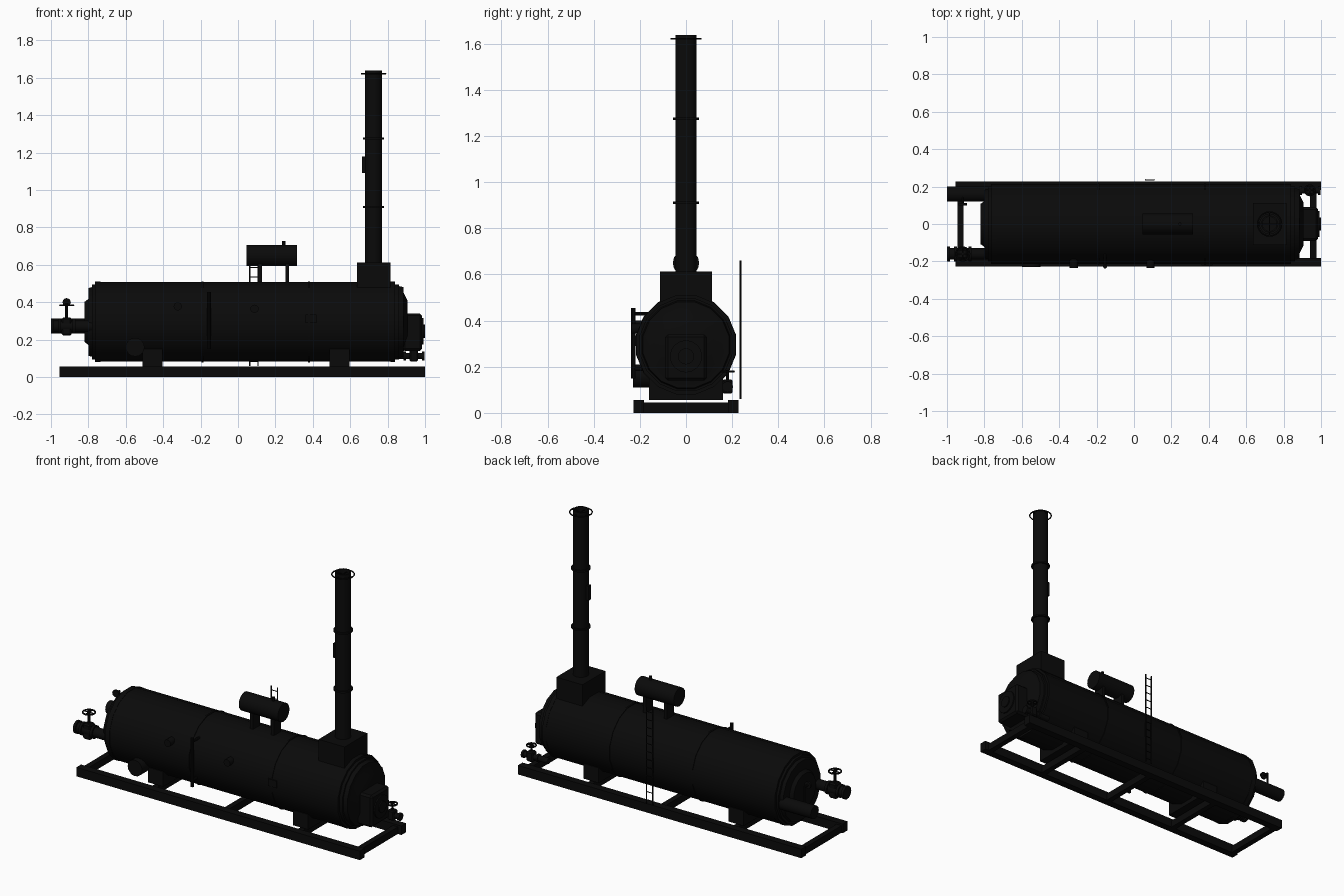
import bpy, math
from mathutils import Vector

cube = bpy.data.objects.get("Cube")
if cube:
    bpy.data.objects.remove(cube)

black = bpy.data.materials.new("soot_black")
black.use_nodes = True
black.diffuse_color = (0.003, 0.003, 0.003, 1)
black.node_tree.nodes["Principled BSDF"].inputs["Base Color"].default_value = (0.003, 0.003, 0.003, 1)
AXES = {"x": Vector((1, 0, 0)), "y": Vector((0, 1, 0)), "z": Vector((0, 0, 1))}


def finish(name, smooth=False):
    ob = bpy.context.object
    ob.name = name
    ob.data.materials.clear()
    ob.data.materials.append(black)
    if smooth:
        bpy.ops.object.shade_smooth_by_angle(angle=math.radians(35))
    return ob


def box(name, x, y, z, bevel=0):
    """Block from (low, high) ranges."""
    c = [(a + b) / 2 for a, b in (x, y, z)]
    bpy.ops.mesh.primitive_cube_add(size=1, location=c)
    ob = bpy.context.object
    for v in ob.data.vertices:
        v.co = [v.co[i] * (r[1] - r[0]) for i, r in enumerate((x, y, z))]
    if bevel:
        mod = ob.modifiers.new("chamfer", "BEVEL")
        mod.width, mod.segments = bevel, 1
    return finish(name)


def rod(name, start, axis, length, r, sides=16):
    """Cylinder running from start along an axis."""
    d = AXES[axis]
    bpy.ops.mesh.primitive_cylinder_add(
        radius=r, depth=length, vertices=sides,
        location=Vector(start) + d * length / 2, rotation=d.to_track_quat("Z", "Y").to_euler())
    return finish(name, True)


def ring(name, centre, axis, R, r):
    bpy.ops.mesh.primitive_torus_add(
        major_radius=R, minor_radius=r, major_segments=24, minor_segments=6,
        location=centre, rotation=AXES[axis].to_track_quat("Z", "Y").to_euler())
    return finish(name, True)


def lathe(name, profile, centre, axis, sides=16):
    """Revolve (distance, radius) pairs about an axis."""
    verts, faces, n = [], [], len(profile)
    for d, r in profile:
        for k in range(sides):
            a = (k + 0.5) * math.tau / sides
            c, s = r * math.cos(a), r * math.sin(a)
            verts.append((d, c, s) if axis == "x" else (c, s, d))
    for i in range(n - 1):
        for k in range(sides):
            j = (k + 1) % sides
            faces.append((i * sides + k, i * sides + j, (i + 1) * sides + j, (i + 1) * sides + k))
    faces += [tuple(reversed(range(sides))), tuple(range((n - 1) * sides, n * sides))]
    me = bpy.data.meshes.new(name)
    me.from_pydata(verts, [], faces)
    ob = bpy.data.objects.new(name, me)
    ob.location = centre
    bpy.context.collection.objects.link(ob)
    bpy.ops.object.select_all(action="DESELECT")
    bpy.context.view_layer.objects.active = ob
    ob.select_set(True)
    bpy.ops.object.mode_set(mode="EDIT")
    bpy.ops.mesh.select_all(action="SELECT")
    bpy.ops.mesh.normals_make_consistent(inside=False)
    bpy.ops.object.mode_set(mode="OBJECT")
    return finish(name, True)


def handwheel(name, x, y, z, r):
    ring(name + "_rim", (x, y, z), "z", r, 0.005)
    rod(name + "_spoke_x", (x - r, y, z), "x", 2 * r, 0.004, 6)
    rod(name + "_spoke_y", (x, y - r, z), "y", 2 * r, 0.004, 6)


# Skid frame
for side, y in (("right", (-0.228, -0.182)), ("left", (0.182, 0.228))):
    box(side + "_skid_rail", (-0.955, 1.0), y, (0, 0.056))
for i, x in enumerate((-0.928, -0.46, 0.04, 0.545, 0.958)):
    box(f"cross_beam_{i + 1}", (x - 0.017, x + 0.017), (-0.19, 0.19), (0, 0.044))
for i, x in enumerate((-0.457, 0.543)):
    box(f"saddle_{i + 1}", (x - 0.053, x + 0.053), (-0.16, 0.16), (0.056, 0.15))

# Boiler shell with stepped ends
MID = 0.295
lathe("boiler_shell", [
    (-0.82, 0.11), (-0.80, 0.125), (-0.80, 0.185), (-0.78, 0.19), (-0.78, 0.205), (-0.765, 0.205),
    (-0.765, 0.219), (-0.735, 0.219), (-0.735, 0.217), (0.815, 0.217), (0.815, 0.219), (0.84, 0.219),
    (0.84, 0.205), (0.86, 0.205), (0.86, 0.195), (0.885, 0.19), (0.885, 0.16), (0.905, 0.12)],
    (0, 0, MID), "x")
for i, x in enumerate((-0.19, 0.38)):
    lathe(f"shell_band_{i + 1}", [(x - 0.005, 0.221), (x + 0.005, 0.221)], (0, 0, MID), "x")

# Smoke box and chimney
box("smoke_box", (0.635, 0.815), (-0.113, 0.113), (0.38, 0.612))
lathe("chimney", [(0.6, 0.046), (1.638, 0.046), (1.638, 0.038), (1.45, 0.038)], (0.725, 0, 0), "z")
for i, z in enumerate((0.91, 1.275)):
    rod(f"chimney_flange_{i + 1}", (0.725, 0, z - 0.005), "z", 0.01, 0.056)
ring("chimney_top_ring", (0.725, 0, 1.622), "z", 0.064, 0.004)
for axis, start in (("x", (0.661, 0, 1.622)), ("y", (0.725, -0.064, 1.622))):
    rod("ring_brace_" + axis, start, axis, 0.128, 0.003, 6)
box("chimney_plate", (0.664, 0.684), (-0.012, 0.012), (1.09, 1.18))

# Steam drum on two plate legs
rod("steam_drum", (0.045, 0, 0.65), "x", 0.27, 0.057)
for i, x in enumerate((0.118, 0.263)):
    box(f"drum_leg_{i + 1}", (x - 0.01, x + 0.01), (-0.035, 0.035), (0.49, 0.63))
rod("drum_vent", (0.245, 0, 0.69), "z", 0.038, 0.009, 8)

# Ladder on the back
for i, x in enumerate((0.063, 0.107)):
    rod(f"ladder_rail_{i + 1}", (x, 0.236, 0.06), "z", 0.6, 0.004, 6)
for i in range(12):
    rod(f"ladder_rung_{i + 1}", (0.063, 0.236, 0.085 + i * 0.05), "x", 0.044, 0.003, 6)

# Steam outlet with valve
rod("steam_pipe", (-1.0, -0.16, 0.272), "x", 0.25, 0.031)
for i, x in enumerate((-1.0, -0.962, -0.885)):
    rod(f"steam_flange_{i + 1}", (x, -0.16, 0.272), "x", 0.016, 0.04)
box("steam_valve_body", (-0.943, -0.889), (-0.187, -0.133), (0.222, 0.318), 0.008)
rod("steam_valve_stem", (-0.916, -0.16, 0.31), "z", 0.085, 0.008, 8)
handwheel("steam_wheel", -0.916, -0.16, 0.384, 0.036)

# Feed pipe with gauge
rod("feed_pipe", (-1.0, 0.16, 0.272), "x", 0.25, 0.04)
rod("gauge_stem", (-0.916, 0.14, 0.29), "z", 0.112, 0.006, 8)
rod("gauge_neck", (-0.916, 0.105, 0.4), "y", 0.038, 0.007, 8)
rod("gauge_dial", (-0.916, 0.1, 0.4), "y", 0.012, 0.022)

# Burner
box("burner_housing", (0.88, 0.985), (-0.09, 0.09), (0.14, 0.34), 0.012)
rod("burner_flange", (0.975, 0, 0.245), "x", 0.018, 0.07)
rod("burner_knob", (0.985, 0, 0.245), "x", 0.015, 0.035)

# Blow-down valve
rod("drain_pipe", (0.82, 0.18, 0.113), "x", 0.178, 0.017, 12)
for i, x in enumerate((0.885, 0.985)):
    rod(f"drain_flange_{i + 1}", (x, 0.18, 0.113), "x", 0.013, 0.024, 12)
box("drain_valve_body", (0.918, 0.962), (0.158, 0.202), (0.083, 0.145), 0.006)
rod("drain_valve_stem", (0.94, 0.18, 0.14), "z", 0.045, 0.006, 8)
handwheel("drain_wheel", 0.94, 0.18, 0.18, 0.027)

# Fittings on the front flank
rod("manhole", (-0.55, -0.23, 0.16), "y", 0.12, 0.05)
for name, x, z in (("left_port", 0.088, 0.365), ("right_port", -0.322, 0.378)):
    rod(name, (x, -0.236, z), "y", 0.08, 0.022)
rod("water_column", (-0.155, -0.228, 0.15), "z", 0.305, 0.01, 10)
for i, z in enumerate((0.19, 0.43)):
    rod(f"column_arm_{i + 1}", (-0.155, -0.228, z), "y", 0.09, 0.008, 8)
box("data_plate", (0.36, 0.42), (-0.221, -0.214), (0.29, 0.335))
